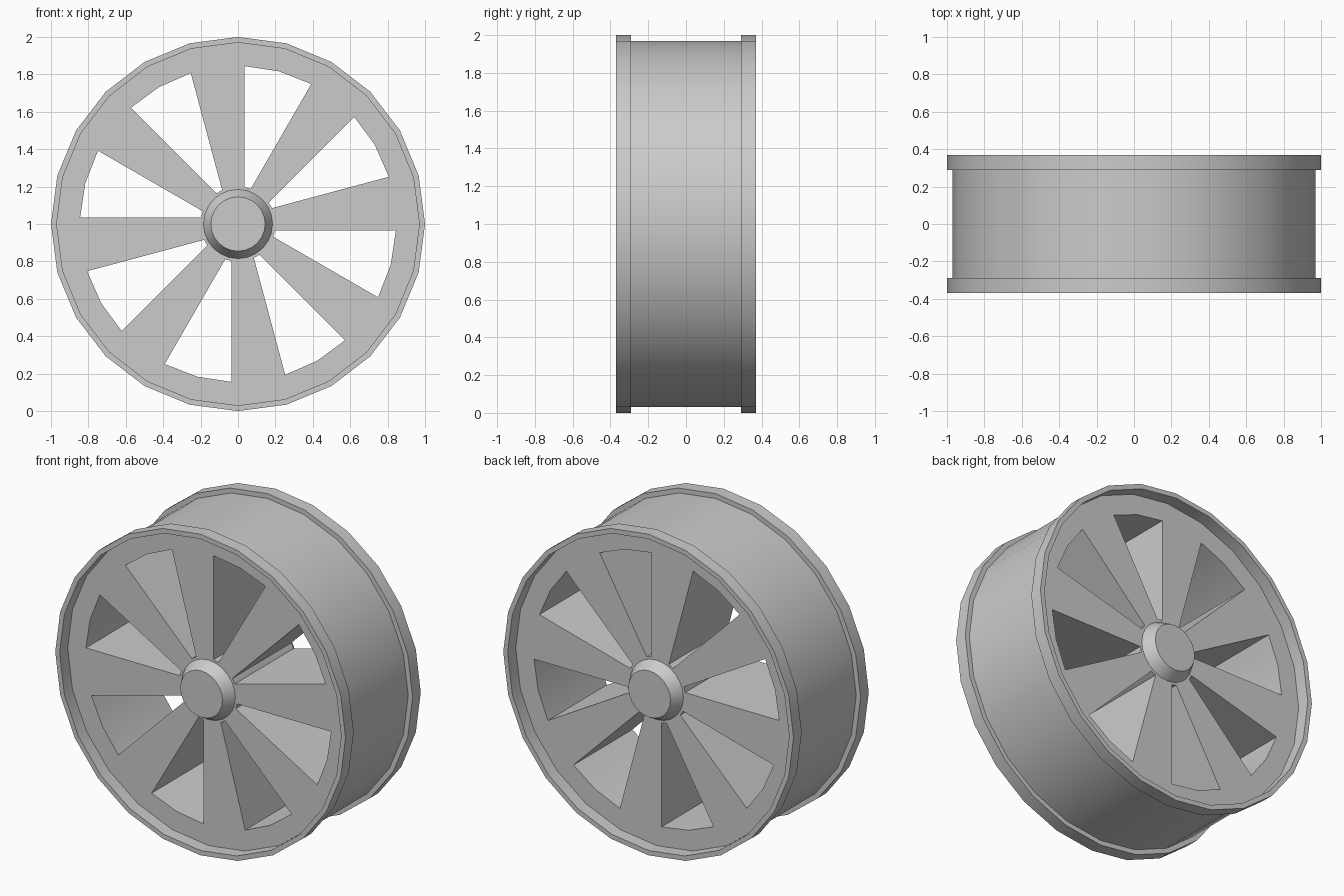
import bpy
import bmesh
from math import sin, cos, radians, sqrt

cube = bpy.data.objects.get("Cube")
if cube:
    bpy.data.objects.remove(cube, do_unlink=True)

SIDES = 24
RIM_R, BARREL_R = 1.0, 0.97
FACE_Y, LIP_Y, HUB_Y = 0.29, 0.37, 0.36

grey = bpy.data.materials.new("wheel_grey")
grey.use_nodes = True
grey.diffuse_color = (0.6, 0.6, 0.6, 1)
grey.node_tree.nodes["Principled BSDF"].inputs["Base Color"].default_value = grey.diffuse_color


def finish(name, bm):
    bmesh.ops.recalc_face_normals(bm, faces=bm.faces[:])
    mesh = bpy.data.meshes.new(name)
    bm.to_mesh(mesh)
    bm.free()
    mesh.materials.append(grey)
    obj = bpy.data.objects.new(name, mesh)
    bpy.context.collection.objects.link(obj)
    return obj


def activate(obj):
    bpy.ops.object.select_all(action='DESELECT')
    obj.select_set(True)
    bpy.context.view_layer.objects.active = obj


def smooth(obj):
    activate(obj)
    bpy.ops.object.shade_smooth_by_angle(angle=radians(30))


def lathe(name, profile, ring=False):
    """Turn a (radius, y) profile about the axle; cap the ends unless it is a ring."""
    bm = bmesh.new()
    loops = []
    for r, y in profile:
        angles = [radians(360 * i / SIDES) for i in range(SIDES)]
        loops.append([bm.verts.new((r * sin(a), y, 1 + r * cos(a))) for a in angles])
    pairs = list(zip(loops, loops[1:]))
    if ring:
        pairs.append((loops[-1], loops[0]))
    else:
        bm.faces.new(loops[0])
        bm.faces.new(loops[-1])
    for a, b in pairs:
        for i in range(SIDES):
            j = (i + 1) % SIDES
            bm.faces.new((a[i], a[j], b[j], b[i]))
    return finish(name, bm)


def window_cutter(count=8, inner=0.2, outer=0.845, gap=0.035):
    """Prisms whose sides run parallel to the spoke edges, two facets wide."""
    bm = bmesh.new()
    half = radians(15)

    def corner(r):
        # point at radius r on the line set in by gap from the sector edge
        along = sqrt(r * r - gap * gap)
        return along * cos(half) + gap * sin(half), along * sin(half) - gap * cos(half)

    ri, ti = corner(inner)
    ro, to = corner(outer)
    outline = [(ri, -ti), (ro, -to), (outer, 0), (ro, to), (ri, ti), (inner, 0)]
    for k in range(count):
        a = radians(15 + 360 * k / count)
        ends = []
        for y in (-0.5, 0.5):
            ends.append([bm.verts.new((r * sin(a) + t * cos(a), y, 1 + r * cos(a) - t * sin(a)))
                         for r, t in outline])
        front, back = ends
        bm.faces.new(front)
        bm.faces.new(back)
        for i in range(len(outline)):
            j = (i + 1) % len(outline)
            bm.faces.new((front[i], front[j], back[j], back[i]))
    cutter = finish("window_cutter", bm)
    cutter.hide_render = True
    return cutter


# Barrel with spokes: a solid drum with eight windows cut through
barrel = lathe("spoked_barrel", [(BARREL_R, -FACE_Y), (BARREL_R, FACE_Y)])
cutter = window_cutter()
cut = barrel.modifiers.new("windows", 'BOOLEAN')
cut.operation = 'DIFFERENCE'
cut.solver = 'EXACT'
cut.object = cutter
activate(barrel)
bpy.ops.object.modifier_apply(modifier=cut.name)
bpy.data.objects.remove(cutter, do_unlink=True)
smooth(barrel)

# Raised rim lips and tapered hub caps on both sides
for side, s in (("front", -1), ("back", 1)):
    smooth(lathe(side + "_rim_lip", [(BARREL_R, s * FACE_Y), (RIM_R, s * FACE_Y),
                                     (RIM_R, s * LIP_Y), (BARREL_R, s * LIP_Y)], ring=True))
    smooth(lathe(side + "_hub_cap", [(0.185, s * FACE_Y), (0.145, s * HUB_Y)]))
